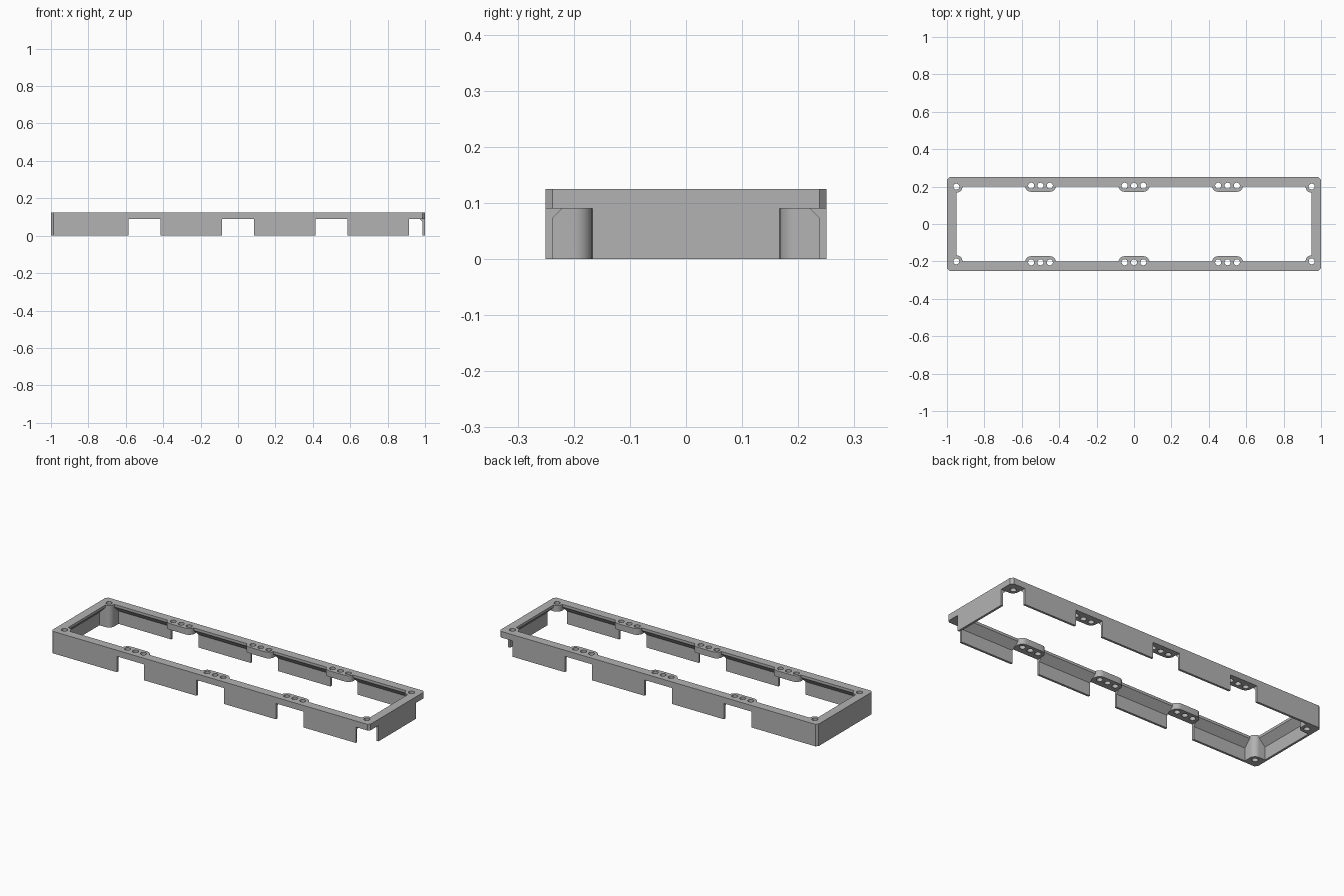
import bpy, bmesh
from math import cos, sin, pi

if "Cube" in bpy.data.objects:
    bpy.data.objects.remove(bpy.data.objects["Cube"])

HX, HY, TOP, NOTCH = 1.0, 0.25, 0.125, 0.09   # half sizes, height, notch height
IX, IY, WALL = 0.95, 0.20, 0.0125             # opening half sizes, skirt thickness
BOSS_R, HOLE_R = 0.033, 0.016

grey = bpy.data.materials.new("mid grey")
grey.use_nodes = True
grey.diffuse_color = (0.45, 0.45, 0.45, 1)
grey.node_tree.nodes["Principled BSDF"].inputs["Base Color"].default_value = (0.45, 0.45, 0.45, 1)


def loft(name, sections):
    """Solid through stacked outlines, given as (z, points) pairs."""
    bm = bmesh.new()
    rings = [[bm.verts.new((x, y, z)) for x, y in pts] for z, pts in sections]
    n = len(rings[0])
    for low, high in zip(rings, rings[1:]):
        for i in range(n):
            j = (i + 1) % n
            bm.faces.new((low[i], low[j], high[j], high[i]))
    bm.faces.new(rings[0][::-1])
    bm.faces.new(rings[-1])
    bmesh.ops.recalc_face_normals(bm, faces=bm.faces)
    mesh = bpy.data.meshes.new(name)
    bm.to_mesh(mesh)
    bm.free()
    mesh.materials.append(grey)
    obj = bpy.data.objects.new(name, mesh)
    bpy.context.collection.objects.link(obj)
    return obj


def prism(name, pts, z0, z1):
    return loft(name, [(z0, pts), (z1, pts)])


def rect(x0, x1, y0, y1):
    return [(x0, y0), (x1, y0), (x1, y1), (x0, y1)]


def arc(cx, cy, r, a0, a1, n):
    return [(cx + r * cos(a0 + (a1 - a0) * i / n), cy + r * sin(a0 + (a1 - a0) * i / n))
            for i in range(n + 1)]


def cut(target, tool):
    mod = target.modifiers.new("cut", 'BOOLEAN')
    mod.operation, mod.solver, mod.object = 'DIFFERENCE', 'EXACT', tool
    bpy.context.view_layer.objects.active = target
    bpy.ops.object.modifier_apply(modifier=mod.name)
    bpy.data.objects.remove(tool)


# Outer block with chamfered vertical corners
c = WALL
block = [(-HX + c, -HY), (HX - c, -HY), (HX, -HY + c), (HX, HY - c),
         (HX - c, HY), (-HX + c, HY), (-HX, HY - c), (-HX, -HY + c)]
frame = prism("cover_frame", block, 0, TOP)

# Hollow: thin skirt below, sloping in to the narrower top opening
wide = rect(-HX + c, HX - c, -HY + c, HY - c)
narrow = rect(-IX, IX, -IY, IY)
hollow = loft("hollow", [(-0.1, wide), (0.073, wide), (0.073 + HX - c - IX, narrow), (0.3, narrow)])

# Bosses are kept by removing them from the hollow
for sy in (-1, 1):
    for cx in (-0.5, 0, 0.5):
        pts = [(cx + 0.05 + BOSS_R, 0.3)] + arc(cx + 0.05, 0.205, BOSS_R, 0, -pi / 2, 8) \
            + arc(cx - 0.05, 0.205, BOSS_R, -pi / 2, -pi, 8) + [(cx - 0.05 - BOSS_R, 0.3)]
        cut(hollow, prism("boss", [(x, y * sy) for x, y in pts], 0.08, 0.5))
    for sx in (-1, 1):
        pts = [(1.1, 0.3), (IX - BOSS_R, 0.3)] + arc(IX, IY, BOSS_R, pi, 1.5 * pi, 10) \
            + [(1.1, IY - BOSS_R)]
        cut(hollow, prism("post", [(x * sx, y * sy) for x, y in pts], -0.5 if sx < 0 else 0.08, 0.5))
cut(frame, hollow)

# Notches in the long sides and at the two left corners
for cx in (-0.5, 0, 0.5):
    cut(frame, prism("notch", rect(cx - 0.086, cx + 0.086, -0.4, 0.4), -0.1, NOTCH))
for sy in (-1, 1):
    y0, y1 = sorted((0.167 * sy, 0.4 * sy))
    cut(frame, prism("corner_notch", rect(0.915, 1.1, y0, y1), -0.1, NOTCH))

# Screw holes
for sy in (-1, 1):
    for x in [-IX, IX] + [cx + d for cx in (-0.5, 0, 0.5) for d in (-0.05, 0, 0.05)]:
        y = sy * (IY if abs(x) == IX else 0.205)
        cut(frame, prism("hole", arc(x, y, HOLE_R, 0, 2 * pi * 23 / 24, 23), -0.1, 0.3))

frame.select_set(True)
bpy.context.view_layer.objects.active = frame
bpy.ops.object.shade_smooth_by_angle(angle=0.5)
